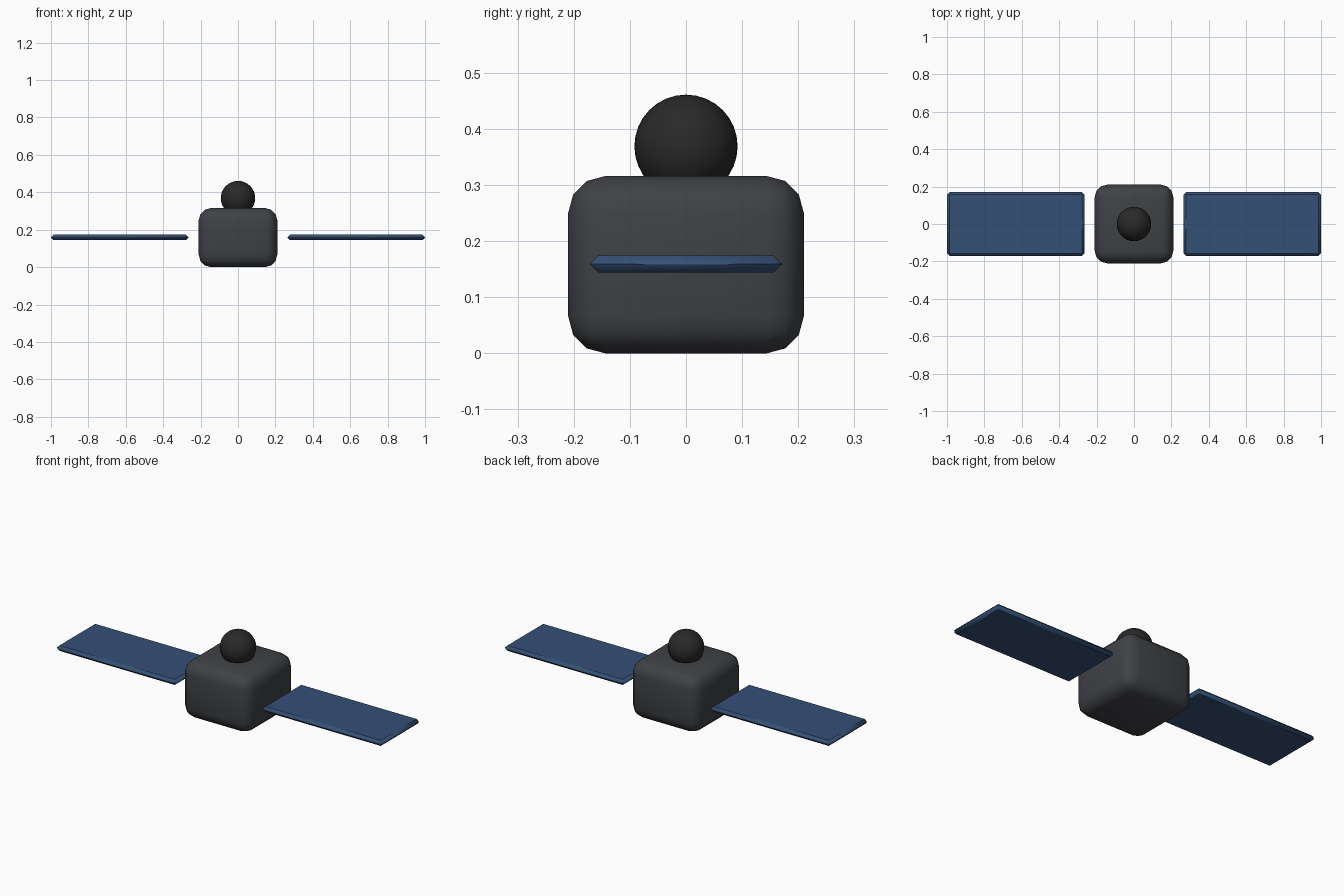
import bpy
import math

if "Cube" in bpy.data.objects:
    bpy.data.objects.remove(bpy.data.objects["Cube"])


def material(name, rgb):
    m = bpy.data.materials.new(name)
    m.diffuse_color = (*rgb, 1)
    m.use_nodes = True
    m.node_tree.nodes["Principled BSDF"].inputs["Base Color"].default_value = m.diffuse_color
    return m


def finish(ob, name, mat, angle):
    ob.name = name
    ob.data.materials.append(mat)
    bpy.ops.object.shade_smooth_by_angle(angle=math.radians(angle))
    return ob


def bevelled_box(name, centre, size, width, segments, mat):
    bpy.ops.mesh.primitive_cube_add(size=1, location=centre)
    ob = bpy.context.object
    ob.scale = size
    bpy.ops.object.transform_apply(location=False, rotation=False, scale=True)
    mod = ob.modifiers.new("bevel", 'BEVEL')
    mod.width = width
    mod.segments = segments
    bpy.ops.object.modifier_apply(modifier=mod.name)
    return finish(ob, name, mat, 40)


body_mat = material("dark_grey", (0.05, 0.053, 0.06))
dome_mat = material("near_black", (0.022, 0.022, 0.022))
panel_mat = material("panel_blue", (0.035, 0.08, 0.18))

# Rounded central body
bevelled_box("body", (0, 0, 0.158), (0.42, 0.42, 0.316), 0.066, 3, body_mat)

# Flat panels floating on both sides
for side, x in (("left", -1), ("right", 1)):
    bevelled_box(side + "_panel", (x * 0.632, 0, 0.159), (0.736, 0.342, 0.03),
                 0.0145, 1, panel_mat)

# Ball sunk into the top of the body
bpy.ops.mesh.primitive_uv_sphere_add(segments=32, ring_count=16, radius=0.092,
                                     location=(0, 0, 0.369))
finish(bpy.context.object, "top_ball", dome_mat, 60)
